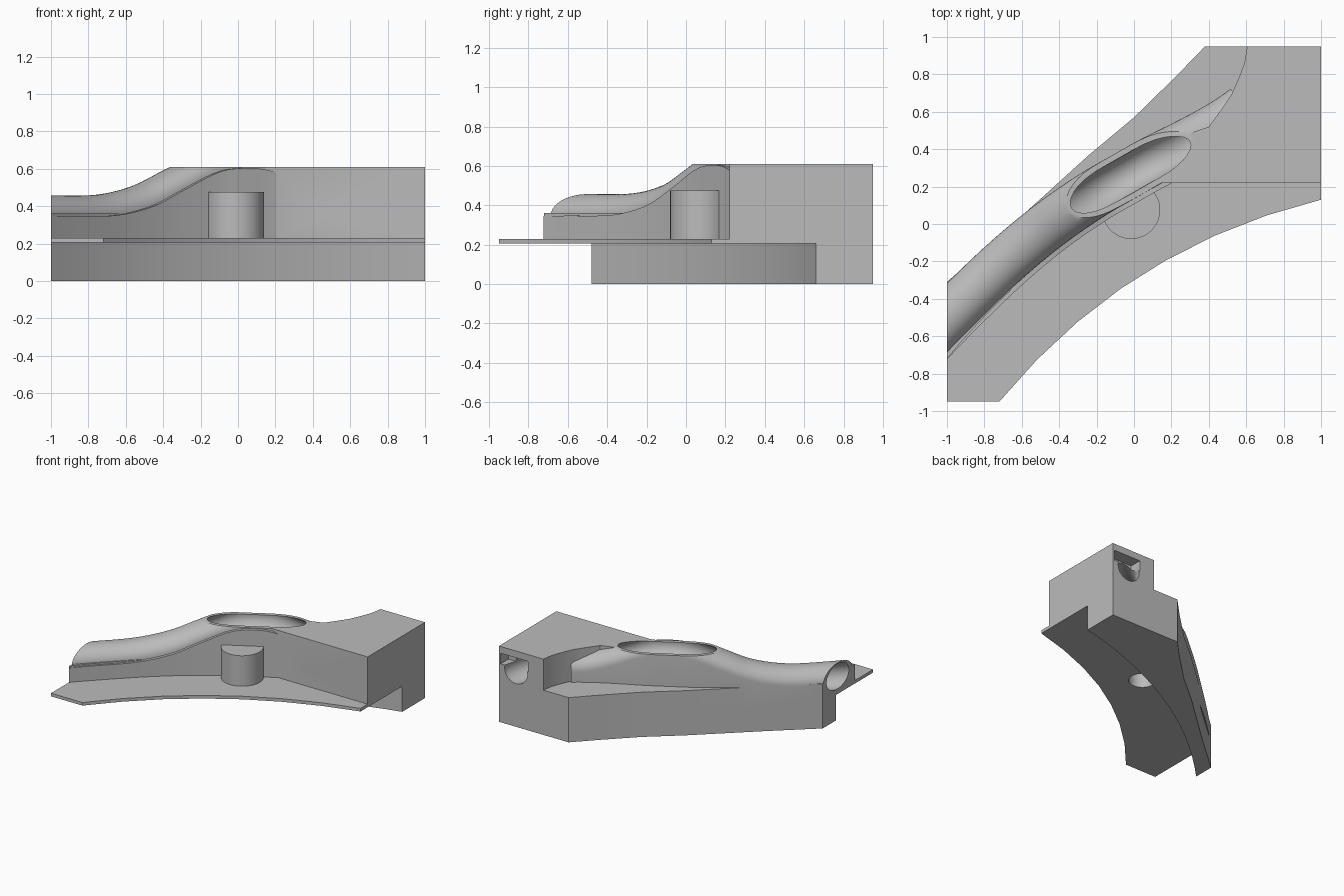
import bpy, bmesh, math
from mathutils import Vector

cube = bpy.data.objects.get("Cube")
if cube:
    bpy.data.objects.remove(cube, do_unlink=True)

grey = bpy.data.materials.new("plain_grey")
grey.use_nodes = True
grey.diffuse_color = (0.5, 0.5, 0.5, 1)
grey.node_tree.nodes["Principled BSDF"].inputs["Base Color"].default_value = grey.diffuse_color


def finish(name, bm):
    bmesh.ops.recalc_face_normals(bm, faces=bm.faces)
    mesh = bpy.data.meshes.new(name)
    bm.to_mesh(mesh)
    bm.free()
    mesh.materials.append(grey)
    obj = bpy.data.objects.new(name, mesh)
    bpy.context.collection.objects.link(obj)
    return obj


def prism(name, outline, z0, z1):
    bm = bmesh.new()
    face = bm.faces.new([bm.verts.new((x, y, z0)) for x, y in outline])
    top = bmesh.ops.extrude_face_region(bm, geom=[face])["geom"]
    verts = [v for v in top if isinstance(v, bmesh.types.BMVert)]
    bmesh.ops.translate(bm, verts=verts, vec=(0, 0, z1 - z0))
    return finish(name, bm)


def box(name, x0, x1, y0, y1, z0, z1):
    return prism(name, [(x0, y0), (x1, y0), (x1, y1), (x0, y1)], z0, z1)


def disc(cx, cy, r, n=48):
    return [(cx + r * math.cos(i * math.tau / n), cy + r * math.sin(i * math.tau / n))
            for i in range(n)]


def bow(p, q, sag, n=16):
    """Shallow arc from p to q, bulging to the left of travel."""
    p, q = Vector(p), Vector(q)
    d = (q - p).normalized()
    side = Vector((-d.y, d.x))
    return [tuple(p.lerp(q, i / n) + side * sag * 4 * (i / n) * (1 - i / n))
            for i in range(n + 1)]


def spline(points, steps=6):
    pts = [Vector(p) for p in points]
    pts = [2 * pts[0] - pts[1]] + pts + [2 * pts[-1] - pts[-2]]
    out = []
    for a, b, c, d in zip(pts, pts[1:], pts[2:], pts[3:]):
        for i in range(steps):
            t = i / steps
            out.append(0.5 * (2 * b + (c - a) * t + (2 * a - 5 * b + 4 * c - d) * t * t
                              + (3 * b - a - 3 * c + d) * t ** 3))
    return out + [pts[-2]]


def loft(name, path, section):
    """Sweep upright sections of (sideways, height) along the path."""
    bm = bmesh.new()
    rings = []
    for i, p in enumerate(path):
        d = path[min(i + 1, len(path) - 1)] - path[max(i - 1, 0)]
        side = Vector((-d.y, d.x, 0)).normalized()
        rings.append([bm.verts.new(Vector((p.x, p.y, 0)) + side * s + Vector((0, 0, z)))
                      for s, z in section(p.z)])
    n = len(rings[0])
    for a, b in zip(rings, rings[1:]):
        for j in range(n):
            bm.faces.new((a[j], a[(j + 1) % n], b[(j + 1) % n], b[j]))
    bm.faces.new(rings[0])
    bm.faces.new(rings[-1])
    return finish(name, bm)


def boolean(target, tool, operation):
    mod = target.modifiers.new("cut", "BOOLEAN")
    mod.operation, mod.object, mod.solver = operation, tool, "EXACT"
    bpy.context.view_layer.objects.active = target
    bpy.ops.object.modifier_apply(modifier=mod.name)
    bpy.data.objects.remove(tool, do_unlink=True)


# Shared outlines
back = [(1, .95), (.38, .95), (.225, .79), (0, .57), (-.24, .37), (-.67, -.02), (-1, -.31)]
duct_path = spline([(-1.2, -.71, .347), (-1, -.5, .347), (-.75, -.255, .352), (-.55, -.08, .4),
                    (-.38, .05, .485), (-.2, .17, .575), (-.06, .25, .603), (.1, .34, .59),
                    (.3, .44, .51), (.48, .54, .45), (.62, .64, .44), (.78, .79, .445),
                    (.845, .93, .447), (.85, 1.05, .447)])
hull_path = [p for p in duct_path if p.x < .6]


def hull_section(z):
    arch = [(-.13 * math.cos(a), z + .11 * math.sin(a))
            for a in (math.pi * i / 20 for i in range(21))]
    return [(-.155, .215), (-.155, z)] + arch + [(.13, .215)]


def bore_section(z, r=.1):
    return [(x, z + y) for x, y in disc(0, 0, r, 32)]


# Solid parts
bracket = prism("duct_bracket", bow((-1, -.48), (1, .66), .17) + back, 0, .21)
plate = prism("flange", [(-1, -.95)] + bow((-.72, -.95), (1, .13), .17, 7) + back, .205, .23)
ledge = prism("ledge", bow((-1, -.72), (.13, .22), .07) + [(1, .22)] + back, .206, .36)
block = prism("end_block", [(.15, .22), (1, .22), (1, .95), (.605, .95), (.59, .86), (.56, .78),
                            (.52, .69), (.48, .63), (.4, .52), (.28, .48), (.1, .33)], .207, .61)
hull = loft("duct_hull", hull_path, hull_section)
boss = prism("boss", disc(-.015, .075, .155), .208, .475)
for part in (plate, ledge, block, hull, boss):
    boolean(bracket, part, "UNION")

# Trim the ends and the flat top
boolean(bracket, box("trim", -1, 1, -.95, .95, 0, .61), "INTERSECT")

# Curved bore, fastener hole and end slot
boolean(bracket, loft("bore", duct_path, bore_section), "DIFFERENCE")
boolean(bracket, prism("boss_hole", disc(-.015, .075, .1), -.1, .4), "DIFFERENCE")
boolean(bracket, box("slot", .74, .985, .85, 1.1, .47, .555), "DIFFERENCE")

bpy.ops.object.select_all(action="DESELECT")
bracket.select_set(True)
bpy.context.view_layer.objects.active = bracket
bpy.ops.object.shade_smooth_by_angle(angle=math.radians(30))
